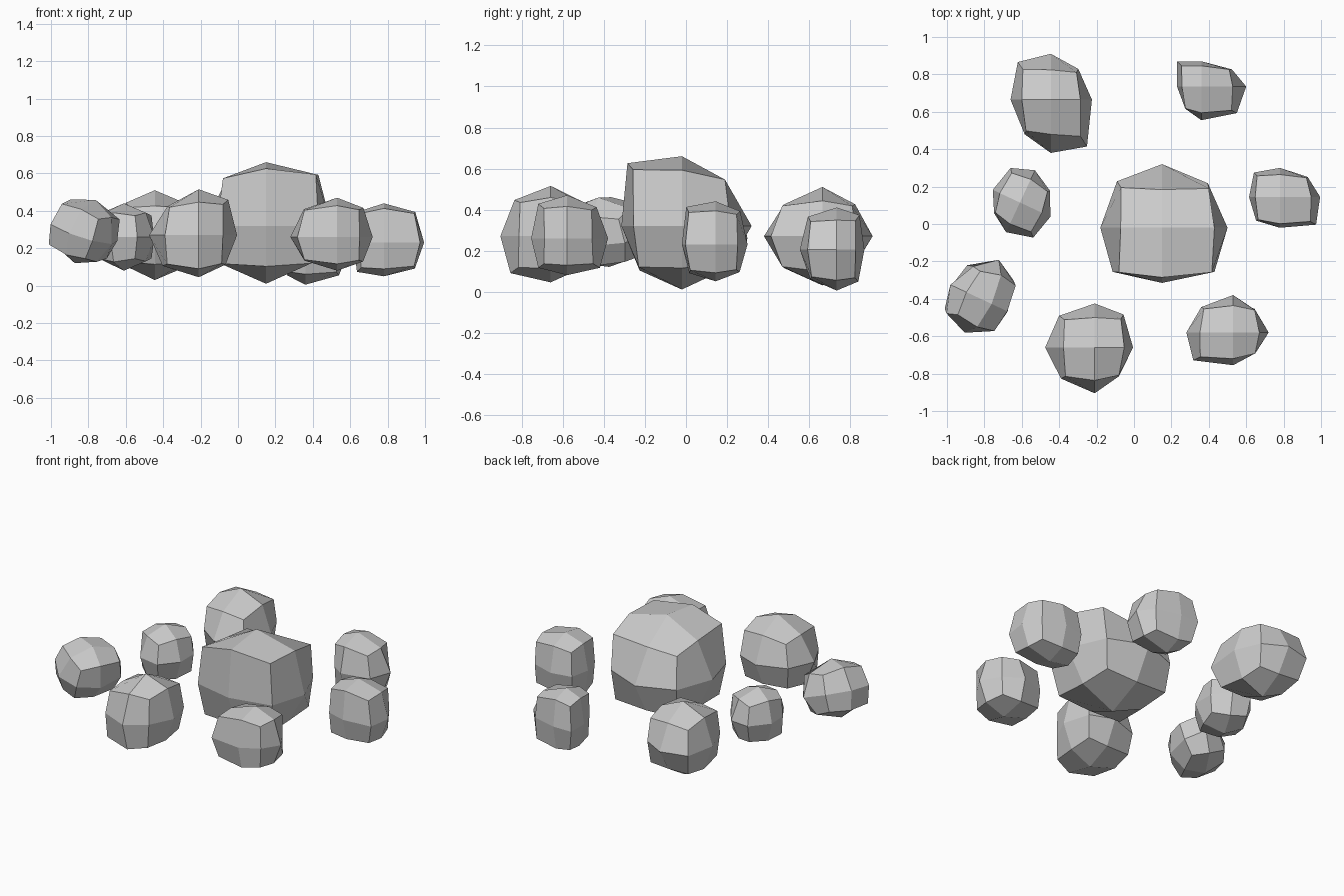
import bpy, bmesh
from math import radians
from mathutils import Euler, Vector

if "Cube" in bpy.data.objects:
    bpy.data.objects.remove(bpy.data.objects["Cube"])


def rock(name, centre, low, high, xy, xz, yz, corner=0.9, tilt=(0, 0, 0)):
    """Faceted stone: a once-divided cube pushed out to its reach on each side.
    xy, xz, yz give the bulge of the four edges (--, -+, +-, ++) in that plane."""
    bulge = {(0, 1): xy, (0, 2): xz, (1, 2): yz}
    bm = bmesh.new()
    bmesh.ops.create_cube(bm, size=2)
    bmesh.ops.subdivide_edges(bm, edges=bm.edges[:], cuts=1, use_grid_fill=True)

    def edge_factor(s, a, b):
        return bulge[(a, b)][(2 if s[a] > 0 else 0) + (1 if s[b] > 0 else 0)]

    turn = Euler([radians(t) for t in tilt]).to_matrix()
    for v in bm.verts:
        s = [round(c) for c in v.co]
        axes = [i for i in range(3) if s[i]]
        f = [1.0] * 3
        if len(axes) == 2:
            f = [edge_factor(s, *axes)] * 3
        elif len(axes) == 3:
            for i in range(3):
                pairs = [p for p in bulge if i in p]
                f[i] = corner * sum(edge_factor(s, *p) for p in pairs) / 2
        reach = [high[i] if s[i] > 0 else low[i] for i in range(3)]
        v.co = turn @ Vector([s[i] * reach[i] * f[i] for i in range(3)])
    bmesh.ops.recalc_face_normals(bm, faces=bm.faces)
    me = bpy.data.meshes.new(name)
    bm.to_mesh(me)
    bm.free()
    ob = bpy.data.objects.new(name, me)
    ob.location = centre
    bpy.context.collection.objects.link(ob)


# Large central boulder
rock("large_boulder", (.15, -.02, .32), (.33, .295, .31), (.35, .34, .34),
     (.80, .73, .80, .70), (.68, .67, .66, .80), (.70, .90, .66, .60), 0.95)
# Medium stones
rock("front_stone", (-.21, -.66, .27), (.265, .245, .225), (.205, .235, .245),
     (.68, .72, .63, .75), (.73, .63, .70, .77), (.80, .72, .68, .68))
rock("back_left_stone", (-.445, .665, .27), (.215, .285, .24), (.22, .245, .24),
     (.65, .82, .88, .67), (.70, .72, .72, .72), (.65, .65, .62, .65))
# Small stones
rock("front_right_stone", (.53, -.58, .26), (.25, .175, .18), (.19, .20, .21),
     (.85, .68, .63, .61), (.70, .71, .73, .74), (.80, .80, .80, .72))
rock("right_stone", (.78, .145, .23), (.165, .165, .18), (.215, .155, .21),
     (.77, .84, .90, .69), (.87, .80, .77, .78), (.78, .87, .75, .77))
rock("back_right_stone", (.36, .735, .205), (.13, .18, .20), (.24, .135, .205),
     (.66, 1.0, .79, .68), (.75, .80, .75, .70), (.72, .78, .78, .82))
# Turned stones on the left
rock("left_stone", (-.61, .115, .26), (.16, .175, .18), (.18, .19, .18),
     (.63, .77, .80, .66), (.72, .74, .72, .72), (.74, .72, .72, .72), 0.88, (0, 0, -25))
rock("front_left_stone", (-.82, -.40, .28), (.19, .20, .17), (.17, .23, .19),
     (.74, .61, .70, .72), (.72, .74, .70, .70), (.72, .72, .70, .70), 0.88, (0, 20, -25))
